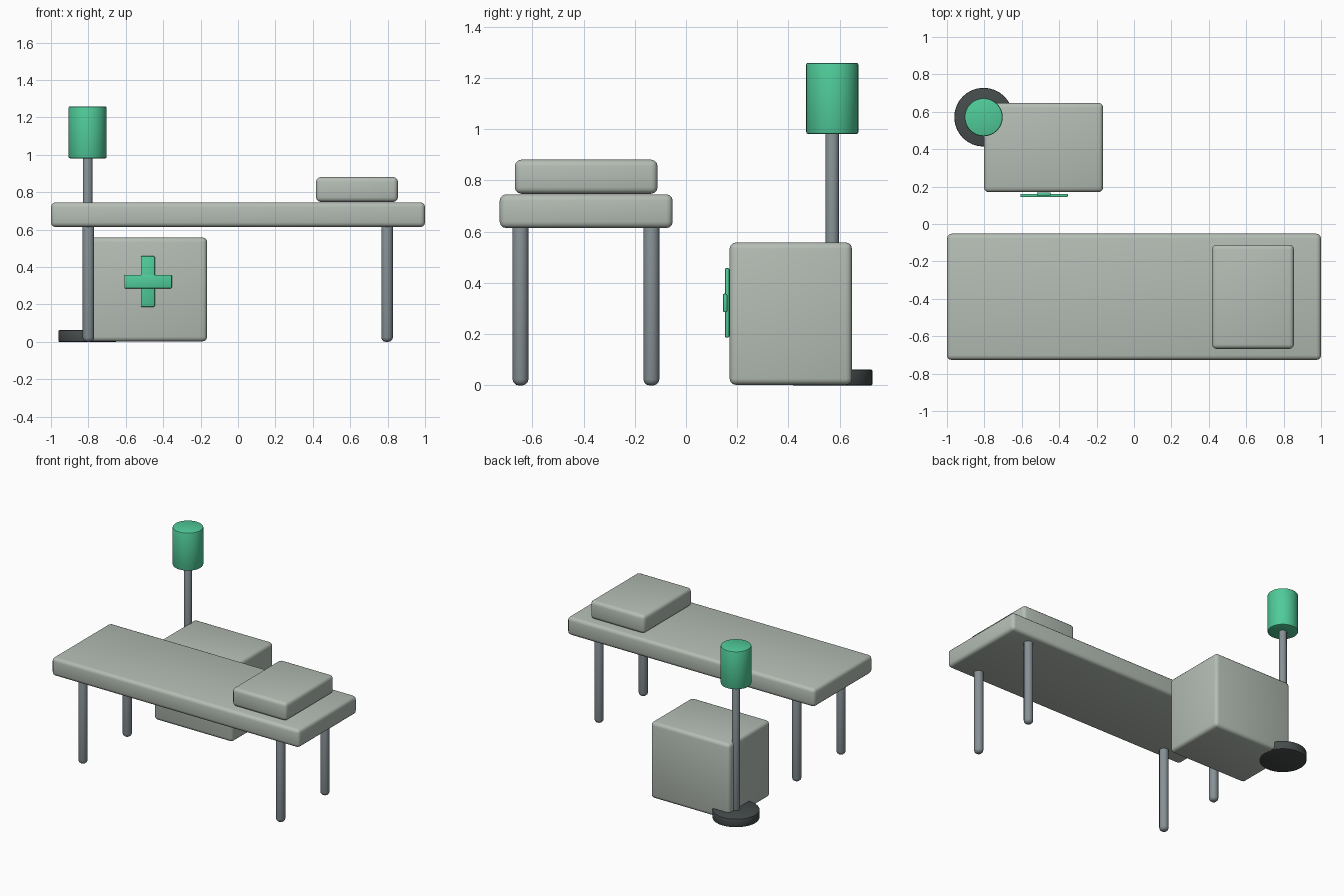
import bpy, math

if "Cube" in bpy.data.objects:
    bpy.data.objects.remove(bpy.data.objects["Cube"])

def material(name, rgb):
    m = bpy.data.materials.new(name)
    m.diffuse_color = (*rgb, 1)
    m.use_nodes = True
    m.node_tree.nodes["Principled BSDF"].inputs["Base Color"].default_value = m.diffuse_color
    return m

SAGE = material("sage grey", (0.46, 0.51, 0.46))
GREEN = material("mint green", (0.08, 0.60, 0.32))
METAL = material("grey metal", (0.24, 0.28, 0.30))
DARK = material("dark rubber", (0.06, 0.07, 0.07))

def finish(o, name, mat, bevel, segments):
    o.name = name
    o.data.materials.append(mat)
    b = o.modifiers.new("rounded_edges", 'BEVEL')
    b.width, b.segments = bevel, segments
    b.limit_method, b.angle_limit = 'ANGLE', math.radians(40)
    bpy.ops.object.modifier_apply(modifier=b.name)
    bpy.ops.object.shade_smooth_by_angle(angle=math.radians(35))
    return o

def box(name, x, y, z, mat, bevel, segments=3):
    """Rounded box from (min, max) ranges."""
    centre = [(r[0] + r[1]) / 2 for r in (x, y, z)]
    bpy.ops.mesh.primitive_cube_add(size=1, location=centre)
    o = bpy.context.object
    o.scale = [r[1] - r[0] for r in (x, y, z)]
    bpy.ops.object.transform_apply(location=False, rotation=False, scale=True)
    return finish(o, name, mat, bevel, segments)

def cylinder(name, x, y, z, radius, mat, bevel, segments=2, sides=32):
    """Upright cylinder with rounded rims."""
    bpy.ops.mesh.primitive_cylinder_add(
        vertices=sides, radius=radius, depth=z[1] - z[0],
        location=(x, y, (z[0] + z[1]) / 2))
    return finish(bpy.context.object, name, mat, bevel, segments)

# Examination bed: top, pillow and four round-footed legs
box("bed_top", (-1, 1), (-0.727, -0.052), (0.614, 0.746), SAGE, 0.025)
box("pillow", (0.417, 0.855), (-0.668, -0.111), (0.748, 0.881), SAGE, 0.025)
for side, x in (("left", -0.80), ("right", 0.797)):
    for end, y in (("front", -0.646), ("back", -0.135)):
        cylinder(f"{end}_{side}_leg", x, y, (0, 0.64), 0.031, METAL, 0.024, 3, 24)

# Cabinet with a raised cross on its front
box("cabinet", (-0.802, -0.165), (0.17, 0.648), (0.002, 0.558), SAGE, 0.025)
box("cross_upright", (-0.519, -0.445), (0.152, 0.169), (0.187, 0.458), GREEN, 0.005, 2)
box("cross_bar", (-0.608, -0.354), (0.144, 0.161), (0.286, 0.358), GREEN, 0.005, 2)

# Floor lamp: base disc, pole and shade
LAMP_X, LAMP_Y = -0.804, 0.571
cylinder("lamp_base", LAMP_X, LAMP_Y, (0, 0.062), 0.157, DARK, 0.006)
cylinder("lamp_pole", LAMP_X, LAMP_Y, (0.001, 1.0), 0.026, METAL, 0.005, 2, 24)
cylinder("lamp_shade", LAMP_X, LAMP_Y, (0.981, 1.259), 0.102, GREEN, 0.008)
